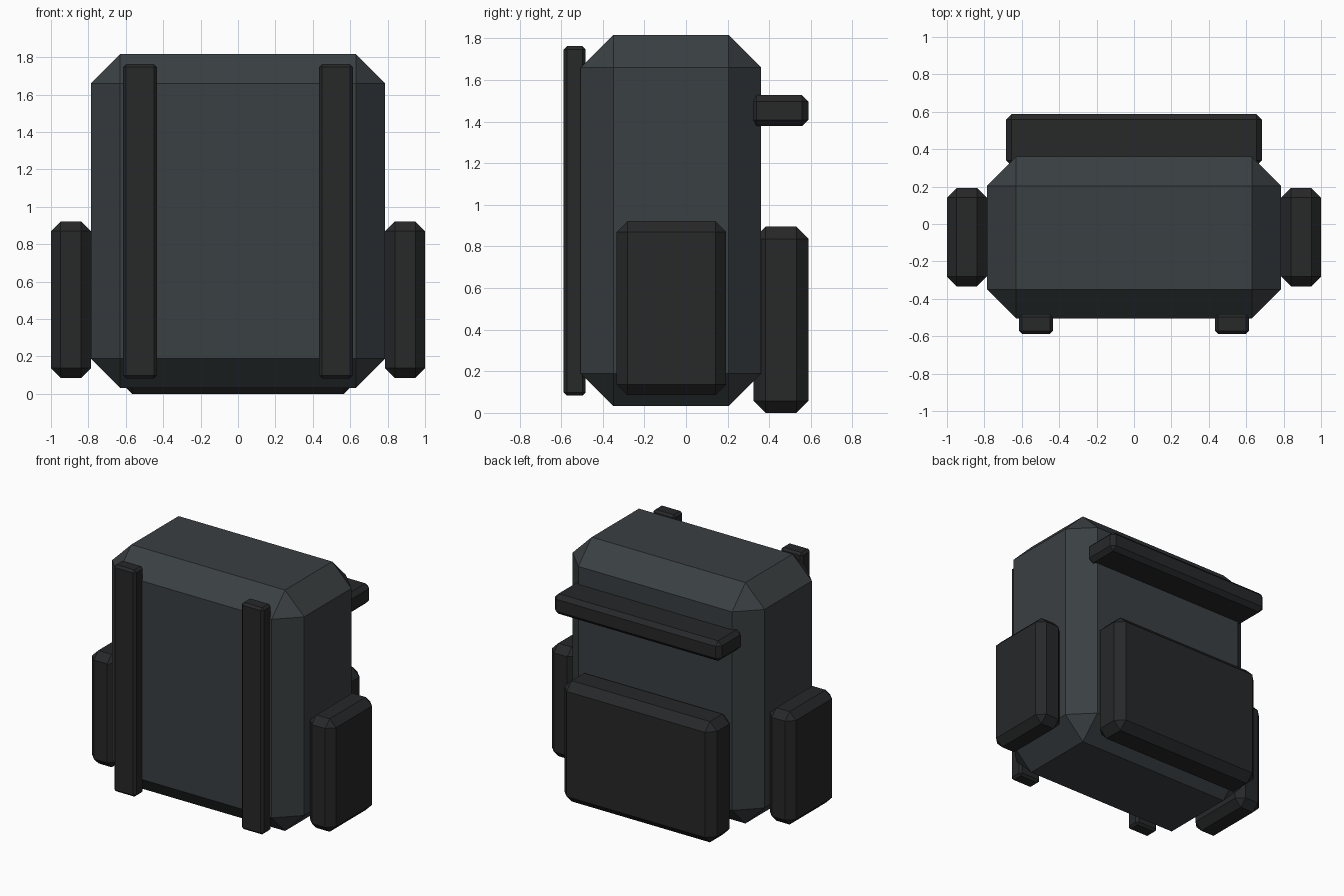
import bpy
import bmesh
from mathutils import Vector

if "Cube" in bpy.data.objects:
    bpy.data.objects.remove(bpy.data.objects["Cube"])


def material(name, rgb):
    m = bpy.data.materials.new(name)
    m.diffuse_color = (*rgb, 1)
    m.use_nodes = True
    m.node_tree.nodes["Principled BSDF"].inputs["Base Color"].default_value = m.diffuse_color
    return m


fabric = material("slate_fabric", (0.042, 0.050, 0.054))
trim = material("dark_trim", (0.020, 0.021, 0.022))


def chamfered_box(name, x, y, z, chamfer, mat):
    """Box spanning the given (min, max) ranges, with flat chamfered edges."""
    lo, hi = Vector((x[0], y[0], z[0])), Vector((x[1], y[1], z[1]))
    bm = bmesh.new()
    bmesh.ops.create_cube(bm, size=1)
    for v in bm.verts:
        v.co = (lo + hi) / 2 + v.co * (hi - lo)
    mesh = bpy.data.meshes.new(name)
    bm.to_mesh(mesh)
    bm.free()
    mesh.materials.append(mat)
    ob = bpy.data.objects.new(name, mesh)
    bpy.context.collection.objects.link(ob)
    bev = ob.modifiers.new("chamfer", 'BEVEL')
    bev.width = chamfer
    bev.segments = 1
    bev.limit_method = 'NONE'
    return ob


# Main bag
chamfered_box("bag_body", (-0.787, 0.787), (-0.506, 0.361), (0.032, 1.817), 0.157, fabric)

# Large pocket and upper roll on the back
chamfered_box("back_pocket", (-0.625, 0.625), (0.325, 0.588), (0, 0.895), 0.058, trim)
chamfered_box("top_roll", (-0.684, 0.684), (0.31, 0.588), (1.378, 1.527), 0.03, trim)

# Side pockets and shoulder straps, one per side
for side, s in (("left", -1), ("right", 1)):
    chamfered_box(f"{side}_side_pocket", sorted((s * 0.787, s * 1.0)),
                  (-0.333, 0.193), (0.085, 0.922), 0.052, trim)
    chamfered_box(f"{side}_strap", sorted((s * 0.433, s * 0.614)),
                  (-0.588, -0.482), (0.083, 1.763), 0.016, trim)
